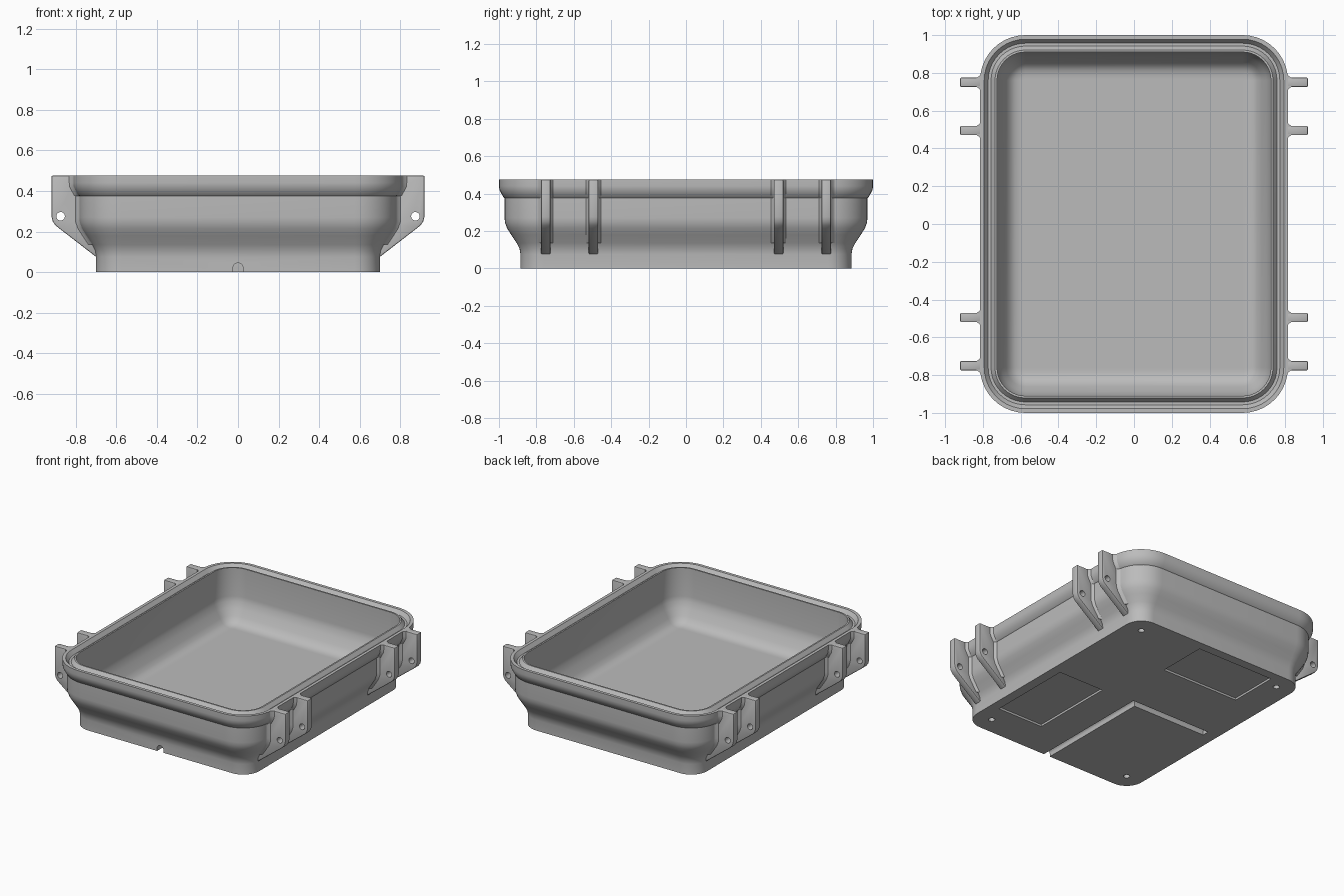
import bpy, bmesh, math
from mathutils import Vector, Matrix

if "Cube" in bpy.data.objects:
    bpy.data.objects.remove(bpy.data.objects["Cube"], do_unlink=True)

grey = bpy.data.materials.new("grey_plastic")
grey.use_nodes = True
COLOUR = (0.5, 0.5, 0.5, 1)
grey.diffuse_color = COLOUR
grey.node_tree.nodes["Principled BSDF"].inputs["Base Color"].default_value = COLOUR

CX, CY = 0.575, 0.76      # centres of the rounded corners
TAB_W = 0.05


def make_object(name, bm):
    bmesh.ops.recalc_face_normals(bm, faces=bm.faces)
    mesh = bpy.data.meshes.new(name)
    bm.to_mesh(mesh)
    bm.free()
    mesh.materials.append(grey)
    obj = bpy.data.objects.new(name, mesh)
    bpy.context.collection.objects.link(obj)
    return obj


def prism(name, points, direction):
    """Extrude a closed outline of 3D points along a direction."""
    bm = bmesh.new()
    face = bm.faces.new([bm.verts.new(p) for p in points])
    new = bmesh.ops.extrude_face_region(bm, geom=[face])["geom"]
    bmesh.ops.translate(bm, vec=direction,
                        verts=[v for v in new if isinstance(v, bmesh.types.BMVert)])
    return make_object(name, bm)


def box(name, x0, x1, y0, y1, z0, z1):
    return prism(name, [(x0, y0, z0), (x1, y0, z0), (x1, y1, z0), (x0, y1, z0)],
                 Vector((0, 0, z1 - z0)))


def cylinder(name, centre, radius, length, along_y=False):
    bm = bmesh.new()
    turn = Matrix.Rotation(math.pi / 2, 4, 'X') if along_y else Matrix()
    bmesh.ops.create_cone(bm, cap_ends=True, segments=24, radius1=radius, radius2=radius,
                          depth=length, matrix=Matrix.Translation(centre) @ turn)
    return make_object(name, bm)


def finish(obj, cutters=()):
    """Apply modifiers and cutters, then smooth the gentle edges."""
    for cutter in cutters:
        cutter.hide_render = True
        mod = obj.modifiers.new("cut", 'BOOLEAN')
        mod.operation, mod.solver, mod.object = 'DIFFERENCE', 'EXACT', cutter
    bpy.context.view_layer.update()
    graph = bpy.context.evaluated_depsgraph_get()
    mesh = bpy.data.meshes.new_from_object(obj.evaluated_get(graph))
    obj.modifiers.clear()
    obj.data = mesh
    for cutter in cutters:
        bpy.data.objects.remove(cutter, do_unlink=True)
    bpy.ops.object.select_all(action='DESELECT')
    obj.select_set(True)
    bpy.context.view_layer.objects.active = obj
    bpy.ops.object.shade_smooth_by_angle(angle=math.radians(30))


def ring(bm, half_x, z, steps=10):
    """Rounded rectangle whose corners share fixed centres."""
    radius = half_x - CX
    verts = []
    for quarter, (sx, sy) in enumerate([(1, 1), (-1, 1), (-1, -1), (1, -1)]):
        for i in range(steps + 1):
            a = (quarter + i / steps) * math.pi / 2
            verts.append(bm.verts.new((sx * CX + radius * math.cos(a),
                                       sy * CY + radius * math.sin(a), z)))
    return verts


# Tray wall sections (half width, height)
outer = [(0.70, 0), (0.70, 0.075), (0.705, 0.105), (0.72, 0.135), (0.75, 0.18),
         (0.772, 0.215), (0.783, 0.245), (0.785, 0.27), (0.785, 0.375)]
lip = [(0.79, 0.378), (0.805, 0.405), (0.813, 0.422), (0.815, 0.44), (0.815, 0.475)]
seal_groove = [(0.793, 0.475), (0.772, 0.448), (0.757, 0.448), (0.736, 0.475)]
inner = [(0.725, 0.475), (0.725, 0.27), (0.72, 0.235), (0.70, 0.195), (0.675, 0.15),
         (0.655, 0.122), (0.63, 0.106), (0.60, 0.10), (0.58, 0.10)]

bm = bmesh.new()
rings = [ring(bm, x, z) for x, z in outer + lip + seal_groove + inner]
for a, b in zip(rings, rings[1:]):
    for i in range(len(a)):
        j = (i + 1) % len(a)
        bm.faces.new((a[i], a[j], b[j], b[i]))
bm.faces.new(rings[0])
bm.faces.new(rings[-1])
tray = make_object("tray", bm)

# Underside: cable channel, two shallow recesses, four screw holes
R = 0.025
arch = [(-R, -0.05)] + [(-R * math.cos(a), 0.02 + R * math.sin(a))
                        for a in (math.pi * i / 12 for i in range(13))] + [(R, -0.05)]
cutters = [
    prism("channel_front_cutter", [(u, -1, z) for u, z in arch], Vector((0, 1 + R, 0))),
    prism("channel_side_cutter", [(-0.61, u, z) for u, z in arch], Vector((0.61, 0, 0))),
    box("side_recess_cutter", 0.27, 0.63, -0.62, 0, -0.05, 0.015),
    box("back_recess_cutter", -0.48, 0.13, 0.46, 0.82, -0.05, 0.015),
]
for sx in (-1, 1):
    for sy in (-1, 1):
        cutters.append(cylinder("screw_hole_cutter", (sx * CX, sy * CY, 0), 0.021, 0.1))
finish(tray, cutters)

# Hinge and latch tabs with a pin hole and a flared root
tab_outline = [(0.81, 0.475), (0.92, 0.475), (0.92, 0.275), (0.914, 0.25), (0.90, 0.23),
               (0.88, 0.214), (0.70, 0.075), (0.69, 0.08), (0.69, 0.11), (0.765, 0.24),
               (0.77, 0.39), (0.81, 0.43)]
root_line = [p for p in outer + lip if p[1] > 0.13]


def tab(name, side, y):
    plate = prism(name, [(side * x, y - TAB_W / 2, z) for x, z in tab_outline],
                  Vector((0, TAB_W, 0)))
    bevel = plate.modifiers.new("round", 'BEVEL')
    bevel.width, bevel.segments, bevel.limit_method = 0.007, 2, 'ANGLE'
    bevel.angle_limit = math.radians(40)
    finish(plate, [cylinder("pin_cutter", (side * 0.875, y, 0.275), 0.021, 0.2, True)])

    # Concave fillet where the tab meets the wall
    section = [(-0.003, 0.044), (0.004, 0.034), (0.019, 0.024)]
    section += [(d, -w) for d, w in reversed(section)]
    bm = bmesh.new()
    rows = [[bm.verts.new((side * (x + d), y + w, z)) for d, w in section]
            for x, z in root_line]
    for a, b in zip(rows, rows[1:]):
        for i in range(len(section)):
            j = (i + 1) % len(section)
            bm.faces.new((a[i], a[j], b[j], b[i]))
    bm.faces.new(rows[0])
    bm.faces.new(rows[-1])
    finish(make_object(name + "_root", bm))


for side, side_name in ((1, "left"), (-1, "right")):
    for y, place in ((-0.75, "front_outer"), (-0.495, "front_inner"),
                     (0.495, "back_inner"), (0.75, "back_outer")):
        tab(f"{side_name}_{place}_tab", side, y)
